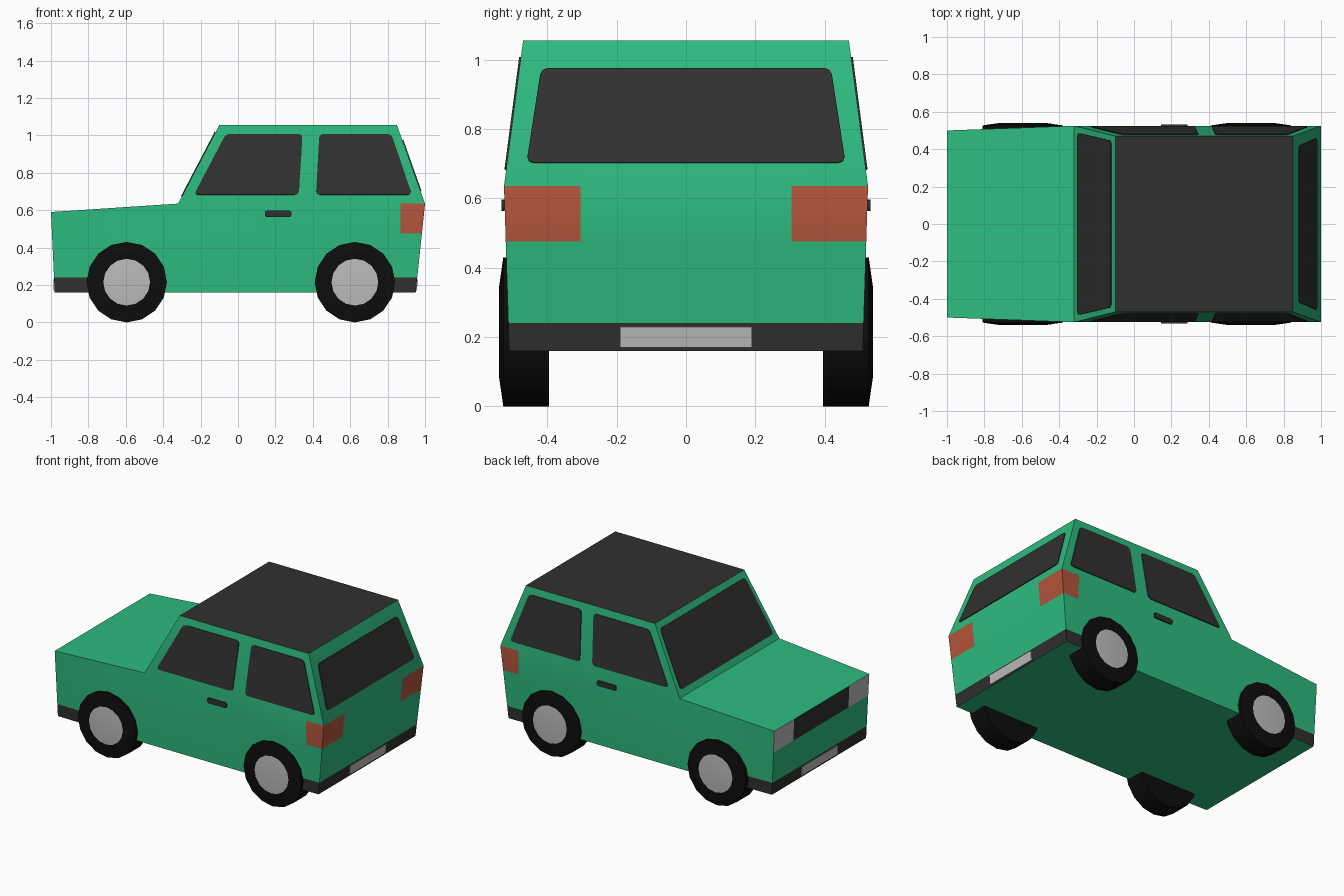
import bpy
import bmesh
import math
from mathutils import Vector

if "Cube" in bpy.data.objects:
    bpy.data.objects.remove(bpy.data.objects["Cube"], do_unlink=True)


def material(name, r, g, b):
    m = bpy.data.materials.new(name)
    m.use_nodes = True
    m.diffuse_color = (r, g, b, 1)
    m.node_tree.nodes["Principled BSDF"].inputs["Base Color"].default_value = (r, g, b, 1)
    return m


GREEN = material("green paint", 0.027, 0.5, 0.215)
DARK = material("dark trim", 0.03, 0.03, 0.03)
RED = material("tail light red", 0.45, 0.09, 0.045)
SILVER = material("silver", 0.5, 0.5, 0.5)
RUBBER = material("tyre rubber", 0.004, 0.004, 0.004)


def finish(bm, name, mats, smooth=False):
    mesh = bpy.data.meshes.new(name)
    bm.to_mesh(mesh)
    bm.free()
    ob = bpy.data.objects.new(name, mesh)
    bpy.context.collection.objects.link(ob)
    for m in mats:
        mesh.materials.append(m)
    if smooth:
        bpy.ops.object.select_all(action="DESELECT")
        ob.select_set(True)
        bpy.context.view_layer.objects.active = ob
        bpy.ops.object.shade_smooth_by_angle(angle=math.radians(30))
    return ob


def cut(bm, point, normal, test):
    """Slice only the faces that pass the test."""
    faces = [f for f in bm.faces if test(f.calc_center_median(), f.normal)]
    edges = {e for f in faces for e in f.edges}
    verts = {v for f in faces for v in f.verts}
    bmesh.ops.bisect_plane(bm, geom=[*verts, *edges, *faces], dist=1e-5,
                           plane_co=point, plane_no=normal)
    bm.normal_update()


# Body shell: side outline as (x, z, half width)
outline = [(-0.98, 0.16, 0.495), (-1.0, 0.59, 0.5), (-0.32, 0.635, 0.525),
           (-0.1, 1.055, 0.47), (0.85, 1.055, 0.47), (1.0, 0.635, 0.525),
           (0.95, 0.16, 0.51), (-0.32, 0.16, 0.51)]
bm = bmesh.new()
sides = [[bm.verts.new((x, s * w, z)) for x, z, w in outline] for s in (-1, 1)]
near, far = sides
n = len(outline)
for i in range(n):
    j = (i + 1) % n
    bm.faces.new((near[i], near[j], far[j], far[i]))
for side in sides:
    for ids in ((0, 1, 2, 7), (7, 2, 5, 6), (2, 3, 4, 5)):
        bm.faces.new([side[i] for i in ids])
bmesh.ops.recalc_face_normals(bm, faces=bm.faces)
bm.normal_update()


def lower(c, nrm):
    return c.z < 0.62 and abs(nrm.z) < 0.5


def nose(c, nrm):
    return lower(c, nrm) and nrm.x < -0.8


def tail(c, nrm):
    return lower(c, nrm) and nrm.x > 0.8


# Cut bumper, lamp and grille outlines into the shell
cut(bm, (0, 0, 0.24), (0, 0, 1), lower)
for x in (-0.75, 0.8):
    cut(bm, (x, 0, 0), (1, 0, 0), lambda c, m: lower(c, m) and c.z < 0.24)
cut(bm, (0.868, 0, 0), (1, 0, 0), lambda c, m: lower(c, m) and c.z > 0.24 and c.x > 0)
cut(bm, (0, 0, 0.475), (0, 0, 1), lambda c, m: lower(c, m) and c.x > 0.86)
cut(bm, (0, 0, 0.445), (0, 0, 1), nose)
for s in (-1, 1):
    cut(bm, (0, s * 0.305, 0), (0, 1, 0), lambda c, m: tail(c, m) and c.z > 0.475)
    cut(bm, (0, s * 0.29, 0), (0, 1, 0), lambda c, m: nose(c, m) and c.z > 0.445)

for f in bm.faces:
    c, m = f.calc_center_median(), f.normal
    if c.z > 1.05:
        f.material_index = 1
    elif lower(c, m):
        if c.z < 0.24 and (c.x < -0.75 or c.x > 0.8):
            f.material_index = 1
        elif c.z > 0.475 and c.x > 0.868 and (abs(c.y) > 0.305):
            f.material_index = 2
        elif nose(c, m) and c.z > 0.445:
            f.material_index = 3 if abs(c.y) > 0.29 else 1
finish(bm, "body", [GREEN, DARK, RED, SILVER], smooth=True)


def plate(name, corners, outward, mat, radius=0.02, thick=0.005):
    """Thin rounded panel lying on the body surface."""
    bm = bmesh.new()
    face = bm.faces.new([bm.verts.new(c) for c in corners])
    face.normal_update()
    if face.normal.dot(Vector(outward)) < 0:
        face.normal_flip()
    if radius:
        bmesh.ops.bevel(bm, geom=bm.verts[:], offset=radius, segments=2,
                        profile=0.5, affect="VERTICES")
    bm.normal_update()
    ob = finish(bm, name, [mat])
    mod = ob.modifiers.new("thickness", "SOLIDIFY")
    mod.thickness = thick
    mod.offset = 1
    return ob


def cabin_y(z):
    return 0.525 - 0.055 * (z - 0.635) / 0.42


# Side windows and door handles
for s, label in ((-1, "right"), (1, "left")):
    for name, xs in (("front", (-0.235, 0.325, 0.345, -0.065)),
                     ("rear", (0.417, 0.93, 0.82, 0.435))):
        zs = (0.682, 0.682, 1.007, 1.007)
        plate(f"{label}_{name}_window",
              [(x, s * cabin_y(z), z) for x, z in zip(xs, zs)], (0, s, 0), DARK)
    plate(f"{label}_door_handle",
          [(x, s * 0.523, z) for x, z in ((0.145, 0.563), (0.285, 0.563),
                                          (0.285, 0.597), (0.145, 0.597))],
          (0, s, 0), DARK, radius=0.01, thick=0.009)


def cross_panel(name, low, high, outward, mat, radius):
    """Panel spanning the width, from (x, z, half width) low to high."""
    (x0, z0, w0), (x1, z1, w1) = low, high
    plate(name, [(x0, -w0, z0), (x0, w0, z0), (x1, w1, z1), (x1, -w1, z1)],
          outward, mat, radius)


# Windscreen, rear window and number plates
cross_panel("windscreen", (-0.3, 0.673, 0.487), (-0.12, 1.017, 0.445), (-1, 0, 1), DARK, 0.02)
cross_panel("rear_window", (0.976, 0.702, 0.46), (0.879, 0.975, 0.418), (1, 0, 0), DARK, 0.02)
cross_panel("front_plate", (-0.98, 0.17, 0.19), (-0.983, 0.23, 0.19), (-1, 0, 0), SILVER, 0)
cross_panel("rear_plate", (0.951, 0.17, 0.19), (0.957, 0.23, 0.19), (1, 0, 0), SILVER, 0)


def wheel(name, x, s, sides=16):
    # Lathe profile as (radius, distance from centre line)
    profile = [(0.215, 0.395), (0.215, 0.527), (0.125, 0.54)]
    bm = bmesh.new()
    rings = []
    for r, y in profile:
        rings.append([bm.verts.new((x + r * math.sin(a), s * y, 0.215 - r * math.cos(a)))
                      for a in (math.tau * i / sides for i in range(sides))])
    inner = bm.verts.new((x, s * 0.395, 0.215))
    hub = bm.verts.new((x, s * 0.535, 0.215))
    for i in range(sides):
        j = (i + 1) % sides
        for a, b in zip(rings, rings[1:]):
            bm.faces.new((a[i], a[j], b[j], b[i]))
        bm.faces.new((inner, rings[0][j], rings[0][i]))
        bm.faces.new((hub, rings[-1][i], rings[-1][j])).material_index = 1
    bmesh.ops.recalc_face_normals(bm, faces=bm.faces)
    finish(bm, name, [RUBBER, SILVER], smooth=True)


# Wheels
for s, label in ((-1, "right"), (1, "left")):
    wheel(f"{label}_front_wheel", -0.595, s)
    wheel(f"{label}_rear_wheel", 0.625, s)
